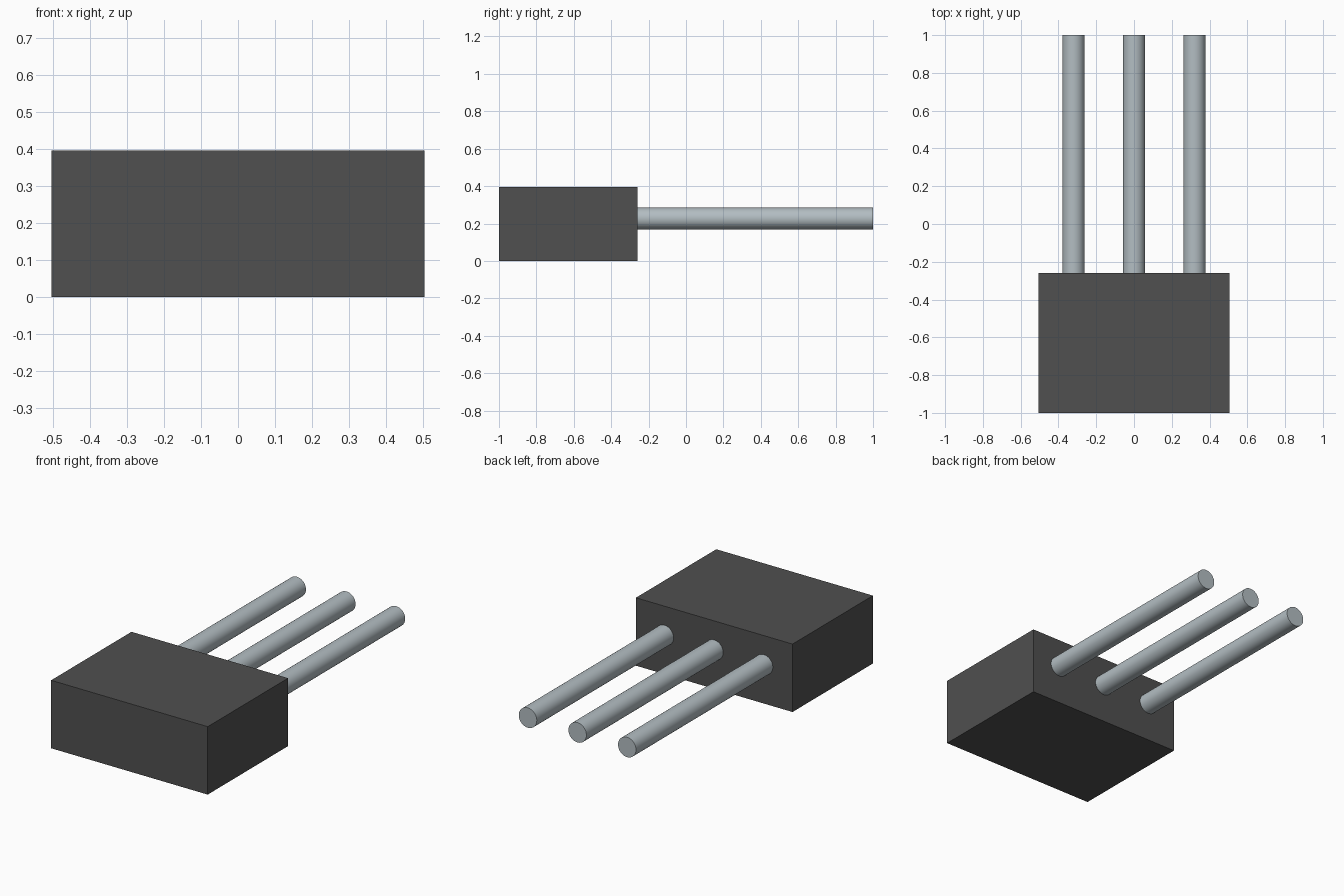
import bpy
import math

cube = bpy.data.objects.get("Cube")
if cube:
    bpy.data.objects.remove(cube, do_unlink=True)


def material(name, rgb):
    mat = bpy.data.materials.new(name)
    mat.use_nodes = True
    colour = (*rgb, 1.0)
    mat.diffuse_color = colour
    mat.node_tree.nodes["Principled BSDF"].inputs["Base Color"].default_value = colour
    return mat


dark_plastic = material("dark grey plastic", (0.08, 0.08, 0.08))
steel = material("pale steel", (0.45, 0.51, 0.54))

WIDTH, HEIGHT = 1.01, 0.396
FRONT, BODY_BACK, PIN_END = -1.0, -0.26, 1.0
PIN_RADIUS, PIN_Z, PIN_SPACING = 0.058, 0.227, 0.32
EMBED = 0.02

# Rectangular housing
bpy.ops.mesh.primitive_cube_add(size=1, location=(0, (FRONT + BODY_BACK) / 2, HEIGHT / 2))
body = bpy.context.object
body.name = "housing"
body.scale = (WIDTH, BODY_BACK - FRONT, HEIGHT)
bpy.ops.object.transform_apply(location=False, rotation=False, scale=True)
body.data.materials.append(dark_plastic)

# Three round pins, seated slightly into the back of the housing
pin_start = BODY_BACK - EMBED
for name, side in (("right_pin", -1), ("middle_pin", 0), ("left_pin", 1)):
    bpy.ops.mesh.primitive_cylinder_add(
        vertices=48, radius=PIN_RADIUS, depth=PIN_END - pin_start,
        location=(side * PIN_SPACING, (pin_start + PIN_END) / 2, PIN_Z),
        rotation=(math.pi / 2, 0, 0))
    pin = bpy.context.object
    pin.name = name
    pin.data.materials.append(steel)
    bpy.ops.object.shade_smooth_by_angle(angle=math.radians(30))
